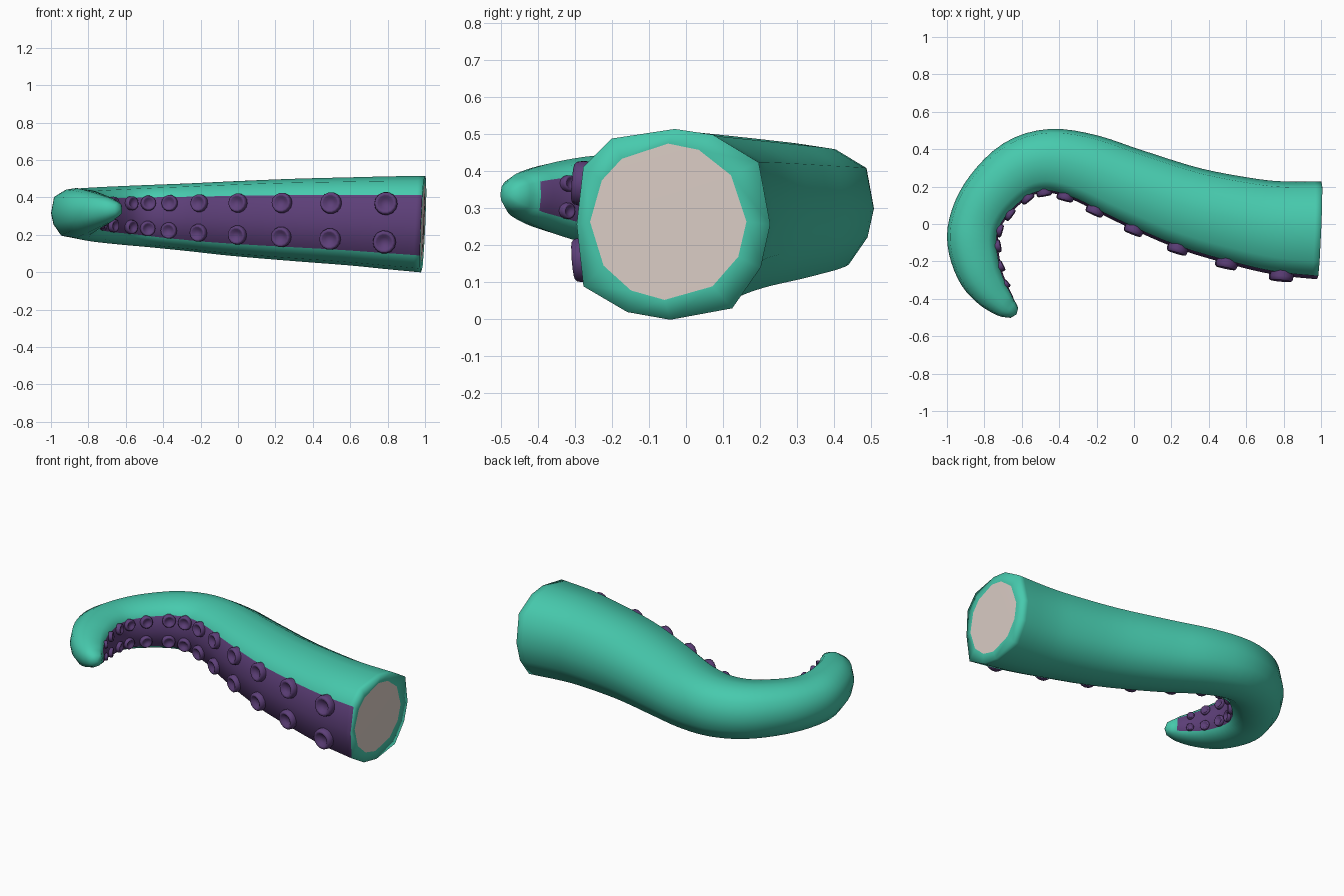
import bpy, bmesh, math
from mathutils import Vector

if "Cube" in bpy.data.objects:
    bpy.data.objects.remove(bpy.data.objects["Cube"])


def material(name, rgb):
    m = bpy.data.materials.new(name)
    m.diffuse_color = (*rgb, 1)
    m.use_nodes = True
    m.node_tree.nodes["Principled BSDF"].inputs["Base Color"].default_value = m.diffuse_color
    return m


teal = material("teal skin", (0.063, 0.59, 0.42))
purple = material("purple underside", (0.11, 0.05, 0.19))
flesh = material("pale flesh", (0.73, 0.63, 0.58))

# Centre line: x, y, z, radius
PATH = [(0.99, -0.03, 0.257, 0.258), (0.80, -0.02, 0.265, 0.248), (0.61, 0.01, 0.272, 0.236),
        (0.30, 0.085, 0.280, 0.220), (-0.02, 0.205, 0.287, 0.200), (-0.25, 0.30, 0.294, 0.182),
        (-0.45, 0.34, 0.300, 0.168), (-0.62, 0.295, 0.304, 0.157), (-0.765, 0.165, 0.308, 0.146),
        (-0.845, 0.03, 0.312, 0.137), (-0.865, -0.10, 0.317, 0.133), (-0.83, -0.25, 0.323, 0.120),
        (-0.77, -0.355, 0.329, 0.097), (-0.70, -0.43, 0.334, 0.069), (-0.662, -0.46, 0.336, 0.048)]
APEX = (-0.628, -0.483, 0.338)
# Cross-section: outward, up (in radii); purple between points 5 and 7
SECTION = [(1, 0), (0.88, 0.65), (0.40, 0.94), (0, 1), (-0.66, 0.90), (-0.96, 0.60), (-1.03, 0),
           (-0.96, -0.65), (-0.50, -0.92), (-0.05, -1), (0.60, -0.88), (0.90, -0.45)]
STEPS = 4


def spline(t):
    """Smooth interpolation along the path, t in 0..len-1."""
    i = min(int(t), len(PATH) - 2)
    u = t - i
    p = [Vector(PATH[max(0, min(len(PATH) - 1, i + k))]) for k in (-1, 0, 1, 2)]
    return 0.5 * (2 * p[1] + (p[2] - p[0]) * u + (2 * p[0] - 5 * p[1] + 4 * p[2] - p[3]) * u * u
                  + (3 * p[1] - p[0] - 3 * p[2] + p[3]) * u ** 3)


def frame(t):
    """Centre, radius, tangent, outward and up directions."""
    p = spline(t)
    a, b = spline(max(t - 0.1, 0)), spline(min(t + 0.1, len(PATH) - 1))
    tan = (b - a).to_3d().normalized()
    out = tan.cross(Vector((0, 0, 1))).normalized()
    return p.to_3d(), p[3], tan, out, out.cross(tan)


def make_object(name, bm, mats):
    bmesh.ops.recalc_face_normals(bm, faces=bm.faces)
    for f in bm.faces:
        f.smooth = True
    me = bpy.data.meshes.new(name)
    bm.to_mesh(me)
    bm.free()
    for m in mats:
        me.materials.append(m)
    ob = bpy.data.objects.new(name, me)
    bpy.context.collection.objects.link(ob)
    return ob


def bridge(bm, a, b, mat=lambda j: 0):
    n = len(a)
    for j in range(n):
        f = bm.faces.new((a[j], a[(j + 1) % n], b[(j + 1) % n], b[j]))
        f.material_index = mat(j)


def fan(bm, ring, centre, mat=0):
    c = bm.verts.new(centre)
    for j in range(len(ring)):
        bm.faces.new((ring[j], ring[(j + 1) % len(ring)], c)).material_index = mat


# Arm: swept skin with purple underside
bm = bmesh.new()
count = (len(PATH) - 1) * STEPS
rings = []
for i in range(count + 1):
    c, r, tan, out, up = frame(i / STEPS)
    rings.append([bm.verts.new(c + out * a * r + up * b * r) for a, b in SECTION])
for i in range(count):
    bridge(bm, rings[i], rings[i + 1], lambda j: 1 if j in (5, 6) and i < count - 3 else 0)

# Rounded tip
c, r, tan, out, up = frame(len(PATH) - 1)
mid = c.lerp(Vector(APEX), 0.65)
small = [bm.verts.new(mid + (out * a + up * b) * r * 0.7) for a, b in SECTION]
bridge(bm, rings[-1], small)
fan(bm, small, APEX)

# Cut end: teal rim around a pale round centre
c, r, tan, out, up = frame(0)
c = c - out * 0.018 + up * 0.007
inner = [bm.verts.new(c + (out * a + up * b) * (0.82 * r / math.hypot(a, b))) for a, b in SECTION]
bridge(bm, rings[0], inner)
fan(bm, inner, c - tan * 0.004, 2)
make_object("tentacle_arm", bm, (teal, purple, flesh))

# Suckers: cupped discs in two rows, shrinking toward the tip
CUP = [(1.0, -0.10), (1.04, 0.07), (0.98, 0.14), (0.86, 0.165), (0.68, 0.15), (0.45, 0.09)]
SIDES = 14


def sucker(bm, centre, axis, u, v, r):
    prev = None
    for rad, h in CUP:
        ring = []
        for k in range(SIDES):
            a = 2 * math.pi * k / SIDES
            ring.append(bm.verts.new(centre + axis * h * r
                                     + (u * math.cos(a) + v * math.sin(a)) * rad * 0.24 * r))
        if prev:
            bridge(bm, prev, ring)
        prev = ring
    fan(bm, prev, centre + axis * 0.07 * r)


bm = bmesh.new()
travel, target, last = 0.0, 0.18, spline(0).to_3d()
end = len(PATH) - 2.0
for i in range(1, 1401):
    t = end * i / 1400
    c, r, tan, out, up = frame(t)
    travel += (c - last).length
    last = c
    if travel >= target:
        target += 1.08 * r
        for side in (1, -1):
            axis = (-out + up * side * 0.08).normalized()
            sucker(bm, c - out * 0.98 * r + up * side * 0.41 * r, axis, tan, axis.cross(tan), r)
make_object("suckers", bm, (purple,))
